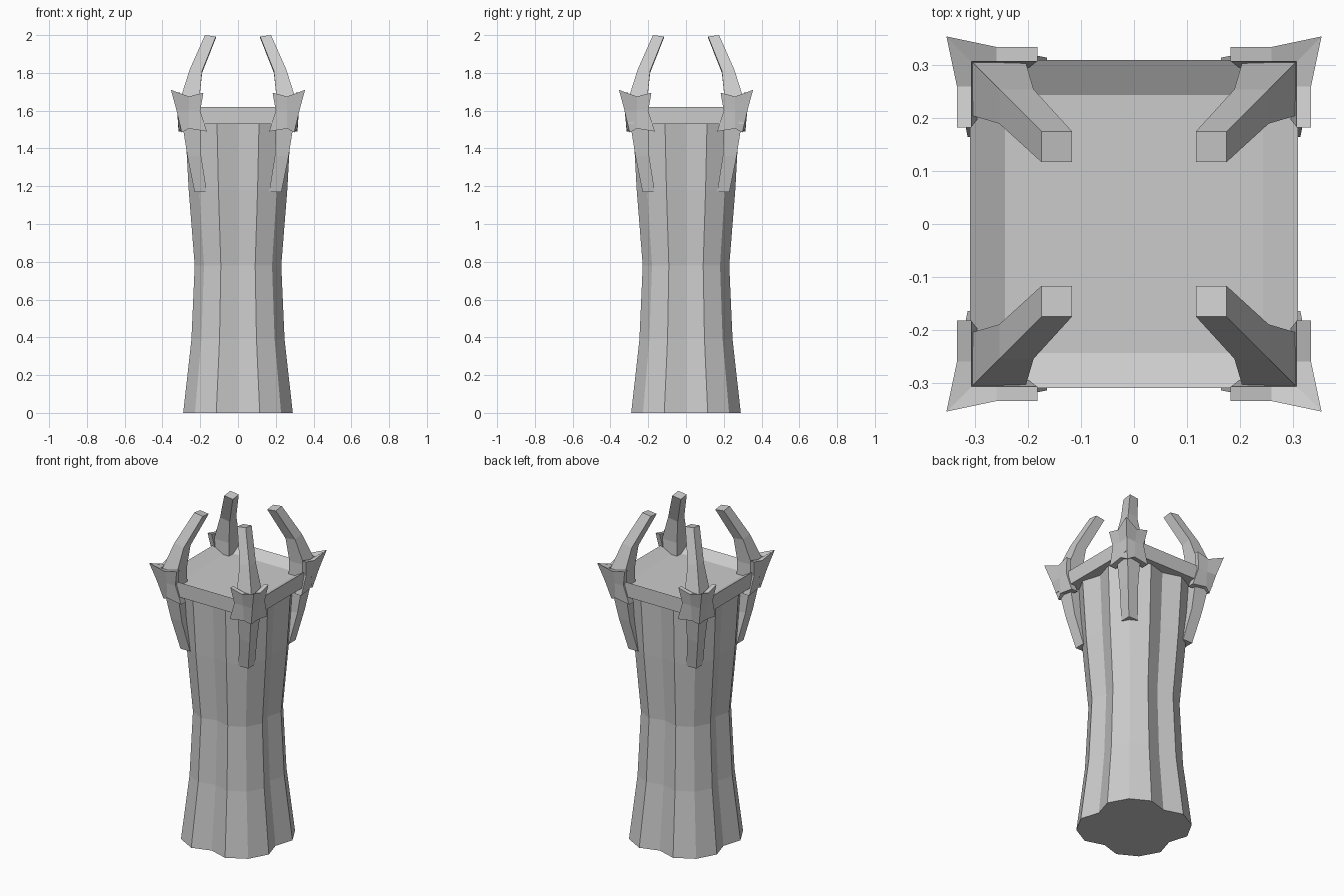
import bpy
import bmesh

if "Cube" in bpy.data.objects:
    bpy.data.objects.remove(bpy.data.objects["Cube"], do_unlink=True)

stone = bpy.data.materials.new("grey stone")
stone.use_nodes = True
GREY = (0.6, 0.6, 0.6, 1)
stone.diffuse_color = GREY
stone.node_tree.nodes["Principled BSDF"].inputs["Base Color"].default_value = GREY


def finish(name, bm):
    bmesh.ops.recalc_face_normals(bm, faces=bm.faces)
    mesh = bpy.data.meshes.new(name)
    bm.to_mesh(mesh)
    bm.free()
    mesh.materials.append(stone)
    obj = bpy.data.objects.new(name, mesh)
    bpy.context.collection.objects.link(obj)
    return obj


def loft(name, rings, strip_caps=False):
    """Skin a stack of closed rings and cap both ends."""
    bm = bmesh.new()
    rows = [[bm.verts.new(p) for p in ring] for ring in rings]
    n = len(rows[0])
    for low, high in zip(rows, rows[1:]):
        for i in range(n):
            j = (i + 1) % n
            bm.faces.new((low[i], low[j], high[j], high[i]))
    for row in (rows[0], rows[-1]):
        if strip_caps:
            for i in range(n // 2 - 1):
                bm.faces.new((row[i], row[i + 1], row[n - 2 - i], row[n - 1 - i]))
        else:
            bm.faces.new(row)
    return finish(name, bm)


# Column: four corner lobes with a groove on each side, waisted in the middle
quarter = [(0.255, 0), (0.29, 0.115), (0.228, 0.228), (0.115, 0.29)]
outline = []
for turn in range(4):
    outline += quarter
    quarter = [(-y, x) for x, y in quarter]
levels = [(0, 1), (0.39, 0.85), (0.78, 0.79), (1.18, 0.9), (1.55, 0.97)]
loft("column", [[(x * s, y * s, z) for x, y in outline] for z, s in levels])

# Square tray with a raised rim
bm = bmesh.new()
bmesh.ops.create_cube(bm, size=1)
for v in bm.verts:
    v.co = (v.co.x * 0.62, v.co.y * 0.62, 1.575 + v.co.z * 0.09)
bm.normal_update()
top = max(bm.faces, key=lambda f: f.calc_center_median().z)
bmesh.ops.inset_region(bm, faces=[top], thickness=0.093)
bmesh.ops.translate(bm, verts=top.verts, vec=(0, 0, -0.04))
finish("tray", bm)

# Claw sections: inner edge, outer edge, inner height, outer height
claw = [(0.165, 0.23, 1.17, 1.17), (0.195, 0.268, 1.36, 1.36),
        (0.2, 0.29, 1.5, 1.5), (0.205, 0.306, 1.66, 1.66),
        (0.19, 0.255, 1.80, 1.82), (0.117, 0.175, 1.985, 2.0)]


def claw_ring(a, b, za, zb):
    zm = (za + zb) / 2
    return [(a, a, za), (b, a, zm), (b, b, zb), (a, b, zm)]


# Bracket sections: wing end, wing face, corner, inner face,
# then heights of the end, the middle and the corner
bracket = [(0.165, 0.315, 0.298, 0.27, 1.49, 1.505, 1.485),
           (0.2, 0.322, 0.325, 0.295, 1.6, 1.6, 1.6),
           (0.183, 0.335, 0.355, 0.308, 1.695, 1.675, 1.71)]


def bracket_ring(end, face, corner, inner, ze, zm, zc):
    mid = 0.26
    outer = [(end, face, ze), (mid, face, zm), (corner, corner, zc),
             (face, mid, zm), (face, end, ze)]
    back = [(inner, end, ze), (inner, mid, zm), (inner, inner, zm),
            (mid, inner, zm), (end, inner, ze)]
    return outer + back


def place(ring, sx, sy):
    return [(x * sx, y * sy, z) for x, y, z in ring]


# One claw and one wraparound bracket on every corner
for sy, depth in ((-1, "front"), (1, "back")):
    for sx, side in ((1, "left"), (-1, "right")):
        loft(f"claw_{depth}_{side}",
             [place(claw_ring(*c), sx, sy) for c in claw], True)
        loft(f"bracket_{depth}_{side}",
             [place(bracket_ring(*b), sx, sy) for b in bracket], True)
